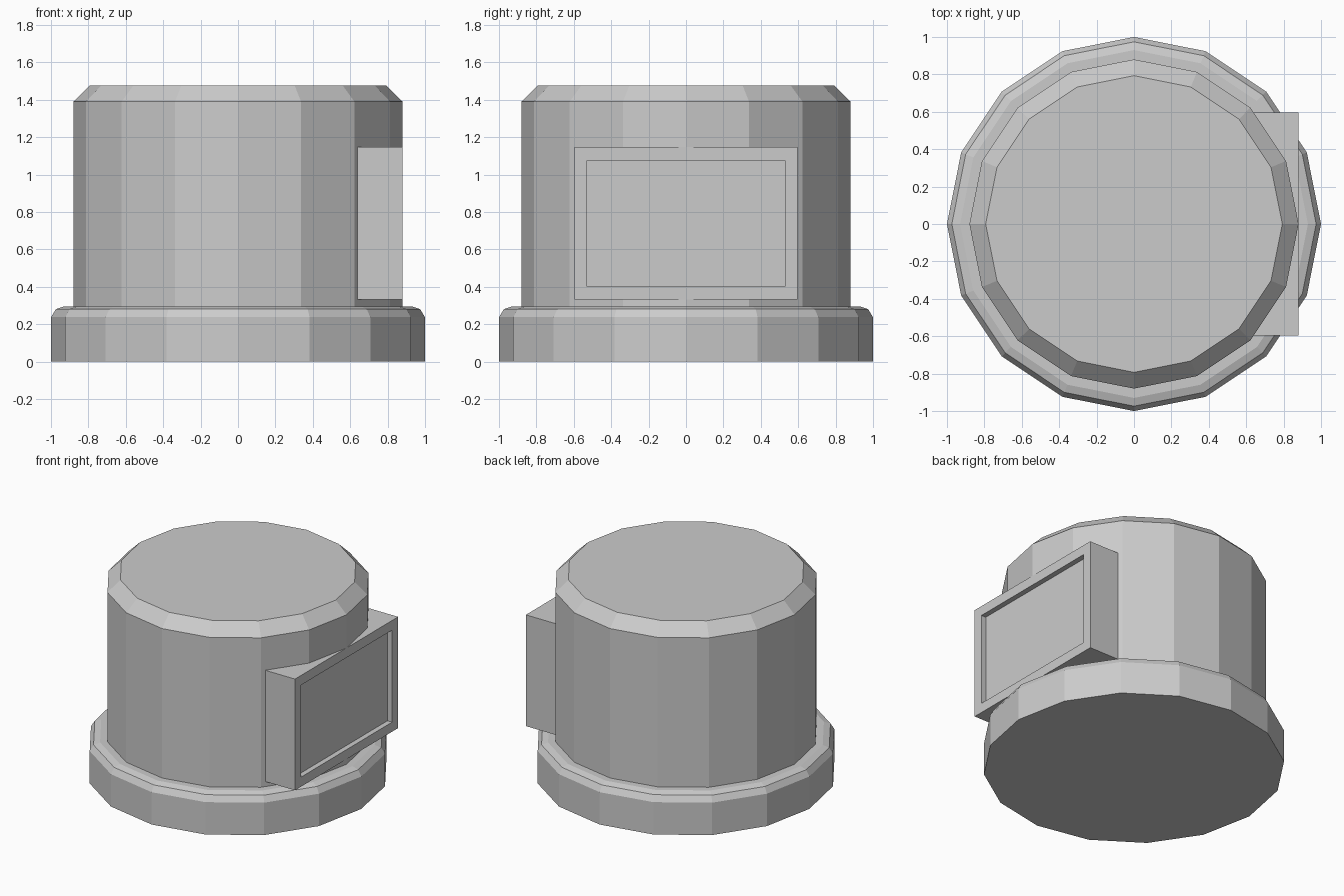
import bpy, bmesh
from math import cos, sin, tau

if "Cube" in bpy.data.objects:
    bpy.data.objects.remove(bpy.data.objects["Cube"])

SIDES = 16


def lathe(name, profile):
    """Closed faceted solid turned about z from (radius, height) pairs."""
    bm = bmesh.new()
    rings = [[bm.verts.new((r * cos(tau * i / SIDES), r * sin(tau * i / SIDES), z))
              for i in range(SIDES)] for r, z in profile]
    for low, high in zip(rings, rings[1:]):
        for i in range(SIDES):
            j = (i + 1) % SIDES
            bm.faces.new((low[i], low[j], high[j], high[i]))
    bm.faces.new(rings[0][::-1])
    bm.faces.new(rings[-1])
    return to_object(name, bm)


def box(name, lo, hi):
    bm = bmesh.new()
    bmesh.ops.create_cube(bm, size=1)
    for v in bm.verts:
        v.co = [(a + b) / 2 + c * (b - a) for a, b, c in zip(lo, hi, v.co)]
    return to_object(name, bm)


def to_object(name, bm):
    mesh = bpy.data.meshes.new(name)
    bm.to_mesh(mesh)
    bm.free()
    obj = bpy.data.objects.new(name, mesh)
    bpy.context.collection.objects.link(obj)
    return obj


def combine(target, other, operation):
    mod = target.modifiers.new(operation.lower(), 'BOOLEAN')
    mod.operation, mod.object, mod.solver = operation, other, 'EXACT'
    bpy.context.view_layer.objects.active = target
    bpy.ops.object.modifier_apply(modifier=mod.name)
    bpy.data.objects.remove(other)


# Round housing with a flanged foot and chamfered cap
housing = lathe("round_housing", [
    (1.0, 0), (1.0, 0.237), (0.974, 0.28), (0.93, 0.295),
    (0.88, 0.295), (0.88, 1.39), (0.793, 1.475)])

# Flat panel block on the right side
combine(housing, box("panel_block", (0.4, -0.597, 0.332), (0.88, 0.597, 1.147)), 'UNION')

# Shallow rectangular recess in the panel
combine(housing, box("panel_recess", (0.842, -0.528, 0.402), (1.2, 0.528, 1.076)), 'DIFFERENCE')
